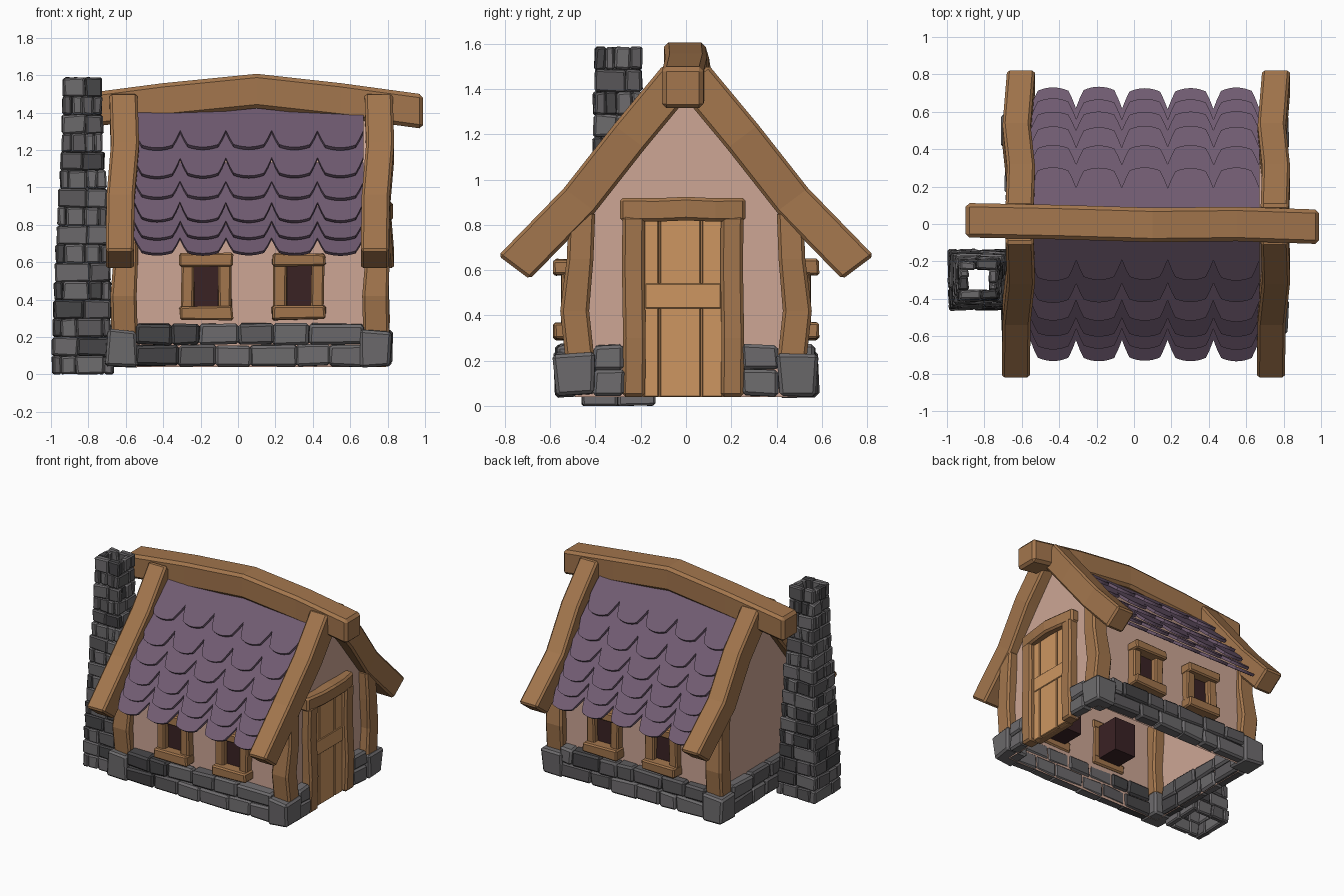
import bpy, bmesh, random
from mathutils import Vector

random.seed(4)
if "Cube" in bpy.data.objects:
    bpy.data.objects.remove(bpy.data.objects["Cube"])


def material(name, r, g, b):
    rgba = [((c / 255 + 0.055) / 1.055) ** 2.4 for c in (r, g, b)] + [1]
    m = bpy.data.materials.new(name)
    m.use_nodes = True
    m.diffuse_color = rgba
    m.node_tree.nodes["Principled BSDF"].inputs["Base Color"].default_value = rgba
    return m


WOOD = material("timber brown", 163, 118, 77)
DOOR = material("door brown", 205, 150, 97)
PLASTER = material("pink plaster", 205, 166, 149)
TILE = material("purple tile", 112, 91, 113)
DARK = material("window dark", 58, 34, 36)
STONES = [material("light stone", 109, 107, 109), material("mid stone", 92, 90, 92),
          material("dark stone", 70, 69, 71)]
X, Y, Z = Vector((1, 0, 0)), Vector((0, 1, 0)), Vector((0, 0, 1))


def finish(name, bm, mats, bevel=0.0):
    bmesh.ops.recalc_face_normals(bm, faces=bm.faces)
    me = bpy.data.meshes.new(name)
    bm.to_mesh(me)
    bm.free()
    for m in mats:
        me.materials.append(m)
    ob = bpy.data.objects.new(name, me)
    bpy.context.collection.objects.link(ob)
    if bevel:
        mod = ob.modifiers.new("worn edges", "BEVEL")
        mod.width, mod.segments, mod.limit_method = bevel, 1, "ANGLE"


def add_box(bm, lo, hi, jitter=0.0, index=0):
    """Box from corner to corner with slightly uneven corners."""
    verts = bmesh.ops.create_cube(bm, size=1)["verts"]
    for v in verts:
        for i in range(3):
            v.co[i] = (lo[i] + hi[i]) / 2 + v.co[i] * (hi[i] - lo[i]) + random.uniform(-jitter, jitter)
        v.co.z = max(v.co.z, 0)
    for f in {f for v in verts for f in v.link_faces}:
        f.material_index = index


def box(name, lo, hi, mat, bevel=0.0, jitter=0.0):
    bm = bmesh.new()
    add_box(bm, lo, hi, jitter)
    finish(name, bm, [mat], bevel)


def beam(name, path, u, v, hu, hv, mat=WOOD, bevel=0.014, caps=True):
    """Rectangular section swept along a path; a fourth value scales the section."""
    bm = bmesh.new()
    rings = []
    for p in path:
        k = p[3] if len(p) > 3 else 1
        c = Vector(p[:3])
        rings.append([bm.verts.new(c + u * hu * a * k + v * hv * b * k)
                      for a, b in ((-1, -1), (1, -1), (1, 1), (-1, 1))])
    for r, s in zip(rings, rings[1:]):
        for i in range(4):
            j = (i + 1) % 4
            bm.faces.new((r[i], r[j], s[j], s[i]))
    if caps:
        bm.faces.new(rings[0])
        bm.faces.new(rings[-1])
    finish(name, bm, [mat], bevel)


def shade():
    return random.choices((0, 1, 2), (5, 3, 2))[0]


# Plastered walls: gabled shell, open underneath
bm = bmesh.new()
half = [(0.49, 0.04), (0.49, 0.82), (0.3, 1.08), (0.06, 1.37)]
outline = [(-y, z) for y, z in half] + half[::-1]
ends = [[bm.verts.new((x, y, z)) for y, z in outline] for x in (-0.62, 0.74)]
for i in range(len(outline) - 1):
    bm.faces.new((ends[0][i], ends[0][i + 1], ends[1][i + 1], ends[1][i]))
for e in ends:
    bm.faces.new(e)
finish("plaster_walls", bm, [PLASTER])

# Ridge beam
beam("ridge_beam", [(-0.9, 0.02, 1.4), (-0.4, 0.01, 1.465), (0.1, -0.005, 1.515),
                    (0.55, 0, 1.465), (0.99, -0.015, 1.405)], Y, Z, 0.092, 0.092, bevel=0.02)

# Sloping gable beams and corner posts
for s, side in ((-1, "front"), (1, "back")):
    for x, end in ((-0.612, "right"), (0.752, "left")):
        bend = -0.02 if s < 0 else 0.008
        slope = [(x, s * 0.03, 1.455), (x + 0.008, s * 0.25, 1.19),
                 (x - 0.016, s * 0.47, 0.91), (x + bend, s * 0.76, 0.612)]
        beam(f"{side}_{end}_gable_beam", slope, X, Vector((0, s * 0.8, 0.6)), 0.075, 0.087)
        inner = x - 0.012 if x > 0 else x + 0.006
        post = [(inner, s * 0.468, 0.2), (inner - 0.006, s * 0.492, 0.42),
                (inner + 0.008, s * 0.468, 0.65, 0.92), (inner, s * 0.46, 0.86, 0.92)]
        beam(f"{side}_{end}_corner_post", post, X, Y, 0.07, 0.064)

# Scalloped roof tiles in overlapping rows
rows = [Vector((0, y, z)) for y, z in ((0.73, 0.65), (0.67, 0.73), (0.6, 0.825), (0.52, 0.945),
                                       (0.42, 1.06), (0.3, 1.215), (0.09, 1.43))]
COLS, PITCH, START, STEPS = 5, 0.245, -0.555, 12
for s, side in ((-1, "front"), (1, "back")):
    bm = bmesh.new()
    for r in range(len(rows) - 1):
        slope = (rows[r + 1] - rows[r]).normalized()
        out = Vector((0, slope.z, -slope.y))
        top = rows[r + 1] - out * 0.03
        run = (top - rows[r]).normalized()
        top = top + run * (0.15 if r < len(rows) - 2 else 0.02)
        for c in range(COLS):
            mid = START + PITCH * (c + 0.5)
            drop = random.uniform(-0.006, 0.006)
            low, high = [], []
            for i in range(STEPS + 1):
                u = 2 * i / STEPS - 1
                rise = 0.05 * u * u + 0.3 * max(0, abs(u) - 0.7) + drop
                for p, line in ((rows[r] + run * rise, low), (top, high)):
                    pair = []
                    for depth in (0, 0.022):
                        q = p - out * depth
                        pair.append(bm.verts.new((mid + u * PITCH / 2, s * q.y, q.z)))
                    line.append(pair)
            for i in range(STEPS):
                a, b, d, e = low[i], low[i + 1], high[i + 1], high[i]
                for quad in ((a[0], b[0], d[0], e[0]), (a[1], e[1], d[1], b[1]),
                             (a[0], a[1], b[1], b[0]), (e[0], d[0], d[1], e[1])):
                    bm.faces.new(quad)
            for i in (0, STEPS):
                bm.faces.new((low[i][0], high[i][0], high[i][1], low[i][1]))
    finish(f"{side}_roof_tiles", bm, [TILE])

# Windows, two on each long wall
for s, side in ((-1, "front"), (1, "back")):
    for cx, end in ((-0.17, "right"), (0.325, "left")):
        name = f"{side}_{end}_window"

        def part(label, x0, x1, y0, y1, z0, z1, mat=WOOD, bevel=0.01, jitter=0.005):
            ys = sorted((s * y0, s * y1))
            box(f"{name}_{label}", (cx + x0, ys[0], z0), (cx + x1, ys[1], z1), mat, bevel, jitter)

        part("recess", -0.09, 0.09, 0.3, 0.505, 0.34, 0.6, DARK, 0, 0)
        part("jamb_a", -0.135, -0.064, 0.48, 0.55, 0.35, 0.6)
        part("jamb_b", 0.064, 0.135, 0.48, 0.55, 0.35, 0.6)
        part("lintel", -0.142, 0.142, 0.48, 0.585, 0.578, 0.647)
        part("sill", -0.142, 0.142, 0.48, 0.585, 0.293, 0.367)

# Door with planks, crossbar and frame
box("door_back", (0.7, -0.19, 0.04), (0.75, 0.165, 0.83), WOOD)
for i, (a, b) in enumerate(((-0.185, -0.122), (-0.114, 0.064), (0.072, 0.16))):
    box(f"door_plank_{i + 1}", (0.73, a, 0.04), (0.77, b, 0.83), DOOR, 0.004)
box("door_crossbar", (0.74, -0.18, 0.43), (0.776, 0.155, 0.54), DOOR, 0.004)
for y, side in ((-0.231, "front"), (0.204, "back")):
    beam(f"door_{side}_post", [(0.755, y, 0.04), (0.762, y + 0.003, 0.3), (0.752, y - 0.002, 0.6),
                               (0.757, y, 0.84)], X, Y, 0.05, 0.05)
beam("door_lintel", [(0.745, -0.292, 0.868), (0.768, -0.13, 0.866), (0.778, 0, 0.872),
                     (0.768, 0.13, 0.866), (0.745, 0.264, 0.868)], X, Z, 0.05, 0.052)

# Stone footing: two courses between larger corner stones
bm = bmesh.new()
runs = [(0, -0.55, 0.67, -0.525), (0, -0.55, 0.67, 0.525), (1, -0.41, 0.41, -0.64),
        (1, -0.41, -0.275, 0.762), (1, 0.245, 0.41, 0.762)]
for axis, start, stop, across in runs:
    for z0, z1 in ((0.045, 0.158), (0.158, 0.27)):
        a = start
        while a < stop - 0.01:
            b = a + random.uniform(0.13, 0.25)
            if stop - b < 0.08:
                b = stop
            bulge = random.uniform(0.04, 0.05)
            lo, hi = [0, 0, z0], [0, 0, z1]
            lo[axis], hi[axis] = a, b
            lo[1 - axis], hi[1 - axis] = across - bulge, across + bulge
            add_box(bm, lo, hi, 0.007, shade())
            a = b
for x in (-0.62, 0.735):
    for y in (-0.493, 0.493):
        add_box(bm, (x - 0.084, y - 0.088, 0.045), (x + 0.084, y + 0.088, 0.235), 0.012, 0)
finish("stone_footing", bm, STONES, 0.014)

# Hollow tapering chimney of stacked stones
CX, CY, COURSES, TOP = -0.831, -0.298, 16, 1.585
taper = [(0, 0.163), (0.5, 0.148), (1.0, 0.126), (1.2, 0.108), (1.6, 0.1)]


def half_width(z):
    for (z0, h0), (z1, h1) in zip(taper, taper[1:]):
        if z <= z1:
            return h0 + (h1 - h0) * (z - z0) / (z1 - z0)


bm = bmesh.new()
for k in range(COURSES):
    z0, z1 = k * TOP / COURSES, (k + 1) * TOP / COURSES
    h = half_width((z0 + z1) / 2)
    t = 0.046
    for axis in (0, 1):
        reach = h if (k + axis) % 2 else h - t
        for sign in (-1, 1):
            split = random.uniform(-0.35, 0.35) * reach
            for a, b in ((-reach, split), (split, reach)):
                o = h + random.uniform(-0.005, 0.006)
                across = sorted((sign * o, sign * (h - t)))
                lo, hi = [0, 0, z0], [0, 0, z1]
                lo[axis], hi[axis] = a, b
                lo[1 - axis], hi[1 - axis] = across
                add_box(bm, (lo[0] + CX, lo[1] + CY, z0), (hi[0] + CX, hi[1] + CY, z1), 0.006, shade())
finish("chimney_stones", bm, STONES, 0.009)
beam("chimney_lining", [(CX, CY, z + 0.01 if z < 1.5 else 1.57, h - 0.025) for z, h in taper],
     X, Y, 1, 1, STONES[2], 0, caps=False)
